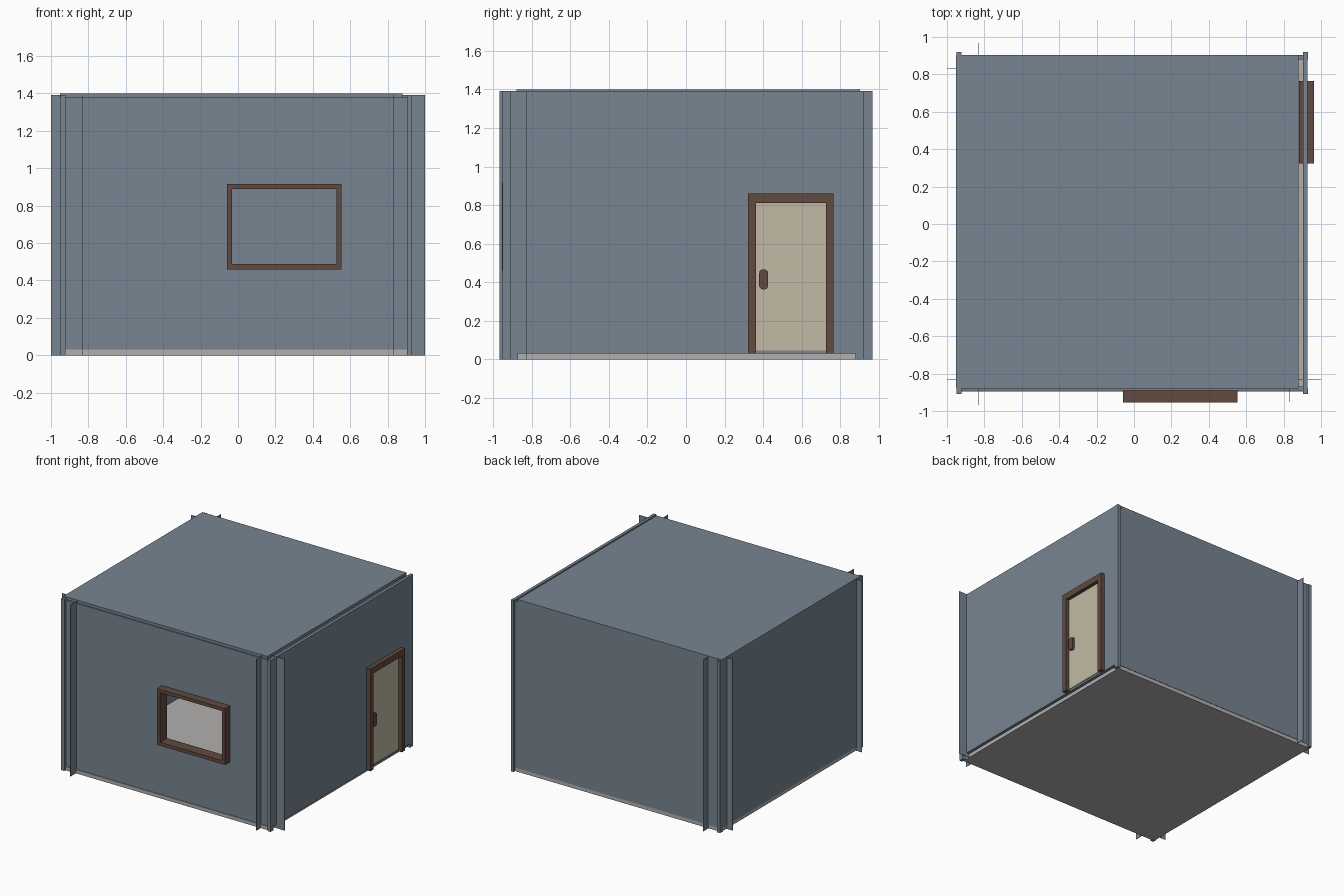
import bpy, bmesh

if "Cube" in bpy.data.objects:
    bpy.data.objects.remove(bpy.data.objects["Cube"])


def material(name, rgb):
    m = bpy.data.materials.new(name)
    lin = [(c / 255 / 12.92 if c < 11 else ((c / 255 + 0.055) / 1.055) ** 2.4) for c in rgb]
    m.diffuse_color = (*lin, 1)
    m.use_nodes = True
    m.node_tree.nodes["Principled BSDF"].inputs["Base Color"].default_value = m.diffuse_color
    return m


BLUE = material("slate_blue", (119, 133, 145))
GREY = material("floor_grey", (179, 175, 175))
BROWN = material("dark_brown", (97, 74, 64))
CREAM = material("door_cream", (194, 186, 165))


def finish(name, bm, mat):
    bmesh.ops.recalc_face_normals(bm, faces=bm.faces)
    me = bpy.data.meshes.new(name)
    bm.to_mesh(me)
    bm.free()
    me.materials.append(mat)
    ob = bpy.data.objects.new(name, me)
    bpy.context.collection.objects.link(ob)
    return ob


def box(name, x, y, z, mat, bevel_x=0):
    """Box from (min, max) ranges; bevel_x rounds the edges running along x."""
    bm = bmesh.new()
    bmesh.ops.create_cube(bm, size=1)
    for v in bm.verts:
        v.co = [(a + b) / 2 + c * (b - a) for (a, b), c in zip((x, y, z), v.co)]
    if bevel_x:
        edges = [e for e in bm.edges
                 if abs(e.verts[0].co.x - e.verts[1].co.x) > 1e-4]
        bmesh.ops.bevel(bm, geom=edges, offset=bevel_x, segments=3,
                        profile=0.5, affect='EDGES')
    return finish(name, bm, mat)


def window_ring(name, outer, inner, y, mat):
    """Rectangle with a rectangular hole, in the xz plane, thick along y."""
    bm = bmesh.new()
    loops = []
    for (x0, x1, z0, z1) in (outer, inner):
        for yy in y:
            loops.append([bm.verts.new((a, yy, b)) for a, b in
                          ((x0, z0), (x1, z0), (x1, z1), (x0, z1))])
    of, ob, nf, nb = loops
    for p, q in ((of, ob), (ob, nb), (nb, nf), (nf, of)):
        for i in range(4):
            j = (i + 1) % 4
            bm.faces.new((p[i], p[j], q[j], q[i]))
    return finish(name, bm, mat)


def door_surround(name, outline, x, mat):
    """Outline in the yz plane extruded along x."""
    bm = bmesh.new()
    face = bm.faces.new([bm.verts.new((x[0], a, b)) for a, b in outline])
    new = bmesh.ops.extrude_face_region(bm, geom=[face])["geom"]
    for v in new:
        if isinstance(v, bmesh.types.BMVert):
            v.co.x = x[1]
    return finish(name, bm, mat)


# Floor and roof slabs
box("floor", (-0.945, 0.904), (-0.896, 0.9), (0, 0.03), GREY)
box("roof", (-0.952, 0.88), (-0.88, 0.903), (1.378, 1.4), BLUE)

# Walls
WALL_Z = (0.03, 1.378)
box("right_wall", (0.904, 0.928), (-0.908, 0.915), (0.03, 1.39), BLUE)
box("left_wall", (-0.949, -0.923), (-0.908, 0.915), WALL_Z, BLUE)
box("back_wall", (-0.923, 0.904), (0.88, 0.903), WALL_Z, BLUE)
window_ring("front_wall", (-0.923, 0.904, *WALL_Z),
            (-0.04, 0.537, 0.48, 0.9), (-0.89, -0.868), BLUE)

# Corner posts with thin projecting fins (the back right post has none)
FIN = 0.0015
for sx, sy, label in ((-1, -1, "front_left"), (1, -1, "front_right"),
                      (-1, 1, "back_left"), (1, 1, "back_right")):
    px = (0.904, 0.929) if sx > 0 else (-0.95, -0.922)
    py = (-0.91, -0.873) if sy < 0 else (0.88, 0.92)
    box("post_" + label, px, py, (0, 1.392), BLUE)
    if label == "back_right":
        continue
    reach = 0.953 if label == "front_right" else 0.967
    fy = 0.83 * sy
    box("side_fin_" + label, sorted((sx * 0.83, sx * 1.0)),
        (fy - FIN, fy + FIN), (0, 1.392), BLUE)
    box("end_fin_" + label, (sx * 0.83 - FIN, sx * 0.83 + FIN),
        sorted((sy * 0.83, sy * reach)), (0, 1.392), BLUE)

# Window frame
window_ring("window_frame", (-0.059, 0.553, 0.46, 0.917),
            (-0.031, 0.527, 0.488, 0.89), (-0.955, -0.866), BROWN)

# Door, surround and handle
door_surround("door_frame", [(0.323, 0.03), (0.362, 0.03), (0.362, 0.81), (0.726, 0.81),
                             (0.726, 0.03), (0.765, 0.03), (0.765, 0.86), (0.323, 0.86)],
              (0.882, 0.963), BROWN)
box("door", (0.895, 0.934), (0.362, 0.726), (0.046, 0.81), CREAM)
box("door_handle", (0.934, 0.952), (0.38, 0.426), (0.363, 0.466), BROWN, bevel_x=0.018)
